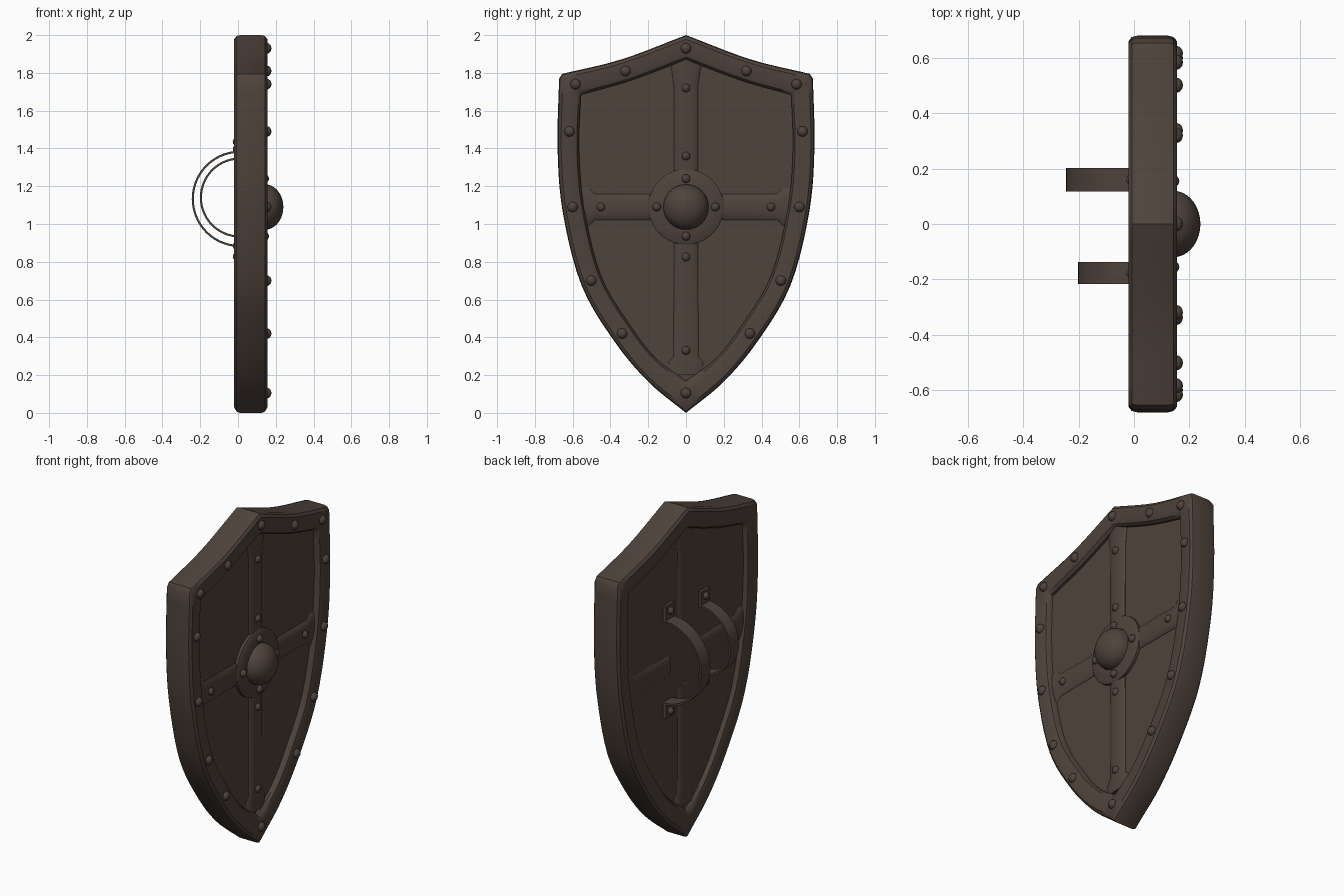
import bpy, bmesh, math
from mathutils import Vector

if "Cube" in bpy.data.objects:
    bpy.data.objects.remove(bpy.data.objects["Cube"])

brown = bpy.data.materials.new("dark brown")
brown.diffuse_color = (0.078, 0.056, 0.045, 1)
brown.use_nodes = True
brown.node_tree.nodes["Principled BSDF"].inputs["Base Color"].default_value = brown.diffuse_color


def finish(name, bm):
    bmesh.ops.recalc_face_normals(bm, faces=bm.faces)
    me = bpy.data.meshes.new(name)
    bm.to_mesh(me)
    bm.free()
    me.materials.append(brown)
    ob = bpy.data.objects.new(name, me)
    bpy.context.collection.objects.link(ob)
    return ob


def loft(name, rings, closed=False, caps=True):
    """Skin a list of closed rings of points; optionally join the last to the first."""
    bm = bmesh.new()
    vs = [[bm.verts.new(p) for p in r] for r in rings]
    n = len(vs[0])
    pairs = list(zip(vs, vs[1:])) + ([(vs[-1], vs[0])] if closed else [])
    for a, b in pairs:
        for i in range(n):
            j = (i + 1) % n
            bm.faces.new((a[i], a[j], b[j], b[i]))
    if caps and not closed:
        bm.faces.new(vs[0])
        bm.faces.new(vs[-1])
    return finish(name, bm)


def smooth_path(pts, steps=5):
    """Catmull-Rom through the points."""
    p = [Vector(q) for q in pts]
    p = [2 * p[0] - p[1]] + p + [2 * p[-1] - p[-2]]
    out = []
    for i in range(1, len(p) - 2):
        a, b, c, d = p[i - 1:i + 3]
        for k in range(steps):
            t = k / steps
            out.append(0.5 * (2 * b + (c - a) * t + (2 * a - 5 * b + 4 * c - d) * t * t
                              + (3 * b - a - 3 * c + d) * t ** 3))
    return out + [p[-2]]


def outline(side, top):
    half = smooth_path(side) + smooth_path(top)      # bottom tip up to the apex
    return half + [Vector((-q.x, q.y)) for q in half[-2:0:-1]]


# Shield outlines in (y, z)
outer = outline([(0, 0), (.2, .165), (.38, .38), (.553, .675), (.652, 1.06), (.68, 1.4), (.672, 1.77)],
                [(.655, 1.795), (.34, 1.872), (0, 2)])
inner = outline([(0, .17), (.155, .285), (.29, .455), (.45, .725), (.54, 1.09), (.566, 1.4), (.557, 1.677)],
                [(.551, 1.686), (.30, 1.757), (0, 1.87)])


def ring(t, x):
    return [(x, *(a.lerp(b, t))) for a, b in zip(outer, inner)]


# Rim: bevelled section swept around the shield
front = [(0, .125), (.04, .143), (.17, .155), (.7, .155), (.9, .147), (1, .13)]
section = front + [(t, .135 - x) for t, x in reversed(front)]
loft("rim", [ring(t, x) for t, x in section], closed=True)

# Recessed panel
loft("panel", [ring(.8, .012), ring(.8, .115)])

CZ = 1.09


# Straps: arched bars that flare where they meet the rim
def strap(name, direction, stations):
    d = Vector(direction)
    s = Vector((0, -d.z, d.y))
    rings = []
    for dist, w in stations:
        arch = [(-w, .116), (-w * .92, .121), (-w * .5, .13), (0, .133),
                (w * .5, .13), (w * .92, .121), (w, .116)]
        sec = arch + [(u, .13 - x) for u, x in reversed(arch)]
        rings.append([Vector((x, 0, CZ)) + d * dist + s * u for u, x in sec])
    loft(name, rings)


strap("strap_top", (0, 0, 1), [(.16, .063), (.64, .064), (.72, .075), (.78, .085)])
strap("strap_bottom", (0, 0, -1), [(.16, .063), (.79, .066), (.82, .09), (.89, .09)])
for y, label in ((1, "right"), (-1, "left")):
    strap("strap_" + label, (0, y, 0), [(.15, .068), (.485, .07), (.515, .1), (.575, .1)])

# Boss: flange and dome turned around the x axis
profile = [(.2, .1), (.2, .132), (.19, .139), (.12, .143)]
profile += [(.12 * math.cos(a), .143 + .097 * math.sin(a))
            for a in (math.radians(k) for k in range(10, 90, 10))] + [(.004, .24)]
SEG = 40
loft("boss", [[(x, r * math.cos(2 * math.pi * k / SEG), CZ + r * math.sin(2 * math.pi * k / SEG))
               for k in range(SEG)] for r, x in profile])


# Rivets
def rivet(name, x, y, z, r, depth):
    bm = bmesh.new()
    bmesh.ops.create_uvsphere(bm, u_segments=14, v_segments=8, radius=1)
    for v in bm.verts:
        v.co = (x + v.co.z * depth, y + v.co.x * r, z + v.co.y * r)
    finish(name, bm)


def rivets(name, x, spots, r, depth):
    for y, z in spots:
        for sy in ((1, -1) if y else (1,)):
            rivet(name, x, sy * y, z, r, depth)


rivets("rim_rivet", .153, [(0, 1.93), (.32, 1.81), (.585, 1.74), (.617, 1.49), (.6, 1.09),
                           (.502, .70), (.338, .42), (0, .105)], .028, .024)
rivets("strap_rivet", .13, [(0, 1.72), (0, 1.36), (0, .825), (0, .33), (.45, CZ)], .023, .021)
rivets("boss_rivet", .142, [(0, 1.24), (0, .935), (.155, CZ)], .023, .022)


# Handles on the back: thin half-round bands with riveted feet
def handle(name, y0, y1, cz, r, foot, spots):
    path = [(.012, cz + r + foot, .0), (.012, cz + r - .01, .0)]
    t = .011
    rings = []
    for k in range(29):
        a = math.pi / 2 + math.pi * k / 28
        c, s = math.cos(a), math.sin(a)
        rings.append([(.01 + q * c, y, cz + q * s) for q, y in
                      ((r, y0), (r, y1), (r - t, y1), (r - t, y0))])
    loft(name, rings)
    for sgn in (1, -1):
        za, zb = cz + sgn * (r - t), cz + sgn * (r + foot)
        loft(name + "_foot", [[(x, y0, za), (x, y1, za), (x, y1, zb), (x, y0, zb)]
                              for x in (.016, -.006)])
    for z in spots:
        rivet(name + "_rivet", -.006, (y0 + y1) / 2, z, .022, .022)


handle("arm_strap", .117, .202, 1.133, .255, .085, (1.435, .828))
handle("hand_grip", -.217, -.137, 1.14, .212, .08, (1.397, .885))

# Smooth shading with sharp edges kept
bpy.ops.object.select_all(action='SELECT')
bpy.context.view_layer.objects.active = bpy.data.objects["rim"]
bpy.ops.object.shade_smooth_by_angle(angle=math.radians(35))
